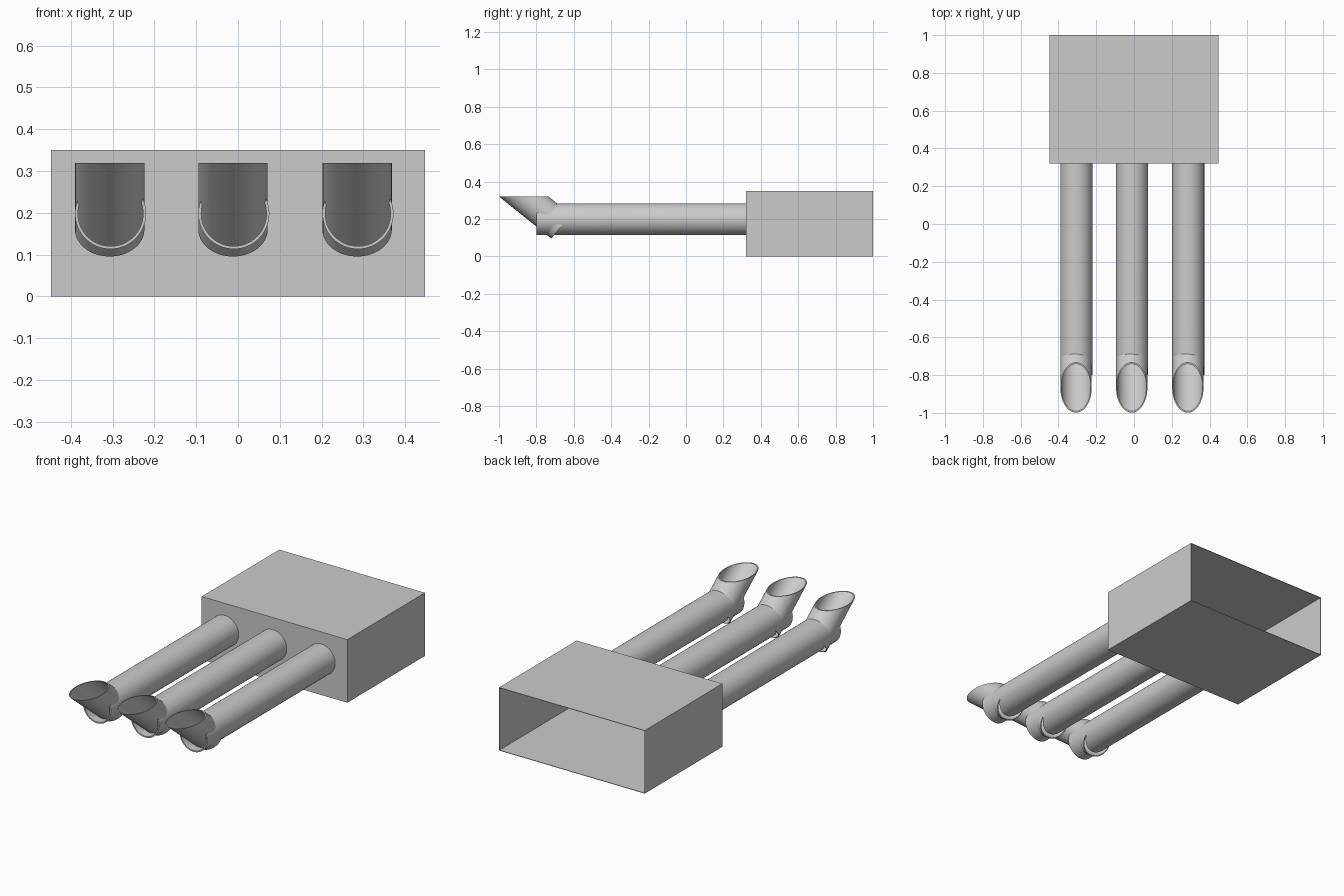
import bpy, bmesh, math
from mathutils import Vector

if "Cube" in bpy.data.objects:
    bpy.data.objects.remove(bpy.data.objects["Cube"])

SIDES = 64


def finish(bm, name):
    bmesh.ops.recalc_face_normals(bm, faces=bm.faces)
    mesh = bpy.data.meshes.new(name)
    bm.to_mesh(mesh)
    bm.free()
    ob = bpy.data.objects.new(name, mesh)
    bpy.context.collection.objects.link(ob)
    return ob


def activate(ob):
    bpy.ops.object.select_all(action='DESELECT')
    ob.select_set(True)
    bpy.context.view_layer.objects.active = ob


def smooth(ob):
    activate(ob)
    bpy.ops.object.shade_smooth_by_angle(angle=math.radians(35))


def tube(name, start, axis, radius, length=None, top=None, inner=0):
    """Pipe along axis, ending after a length or at a level cut; solid if inner is 0."""
    bm = bmesh.new()
    start, axis = Vector(start), Vector(axis).normalized()
    side = Vector((1, 0, 0))
    up = side.cross(axis).normalized()

    def rings(r):
        low, high = [], []
        for i in range(SIDES):
            a = 2 * math.pi * i / SIDES
            p = start + side * r * math.cos(a) + up * r * math.sin(a)
            run = length if top is None else (top - p.z) / axis.z
            low.append(bm.verts.new(p))
            high.append(bm.verts.new(p + axis * run))
        return low, high

    def bridge(a, b):
        for i in range(SIDES):
            j = (i + 1) % SIDES
            bm.faces.new((a[i], a[j], b[j], b[i]))

    low, high = rings(radius)
    bridge(low, high)
    if inner:
        low_in, high_in = rings(inner)
        bridge(low_in, high_in)
        bridge(low, low_in)
        bridge(high, high_in)
    else:
        bm.faces.new(low)
        bm.faces.new(high)
    return finish(bm, name)


# Housing: thin-walled box, open at the back
bm = bmesh.new()
bmesh.ops.create_cube(bm, size=1)
for v in bm.verts:
    v.co = (v.co.x * 0.894, 0.66 + v.co.y * 0.68, 0.175 + v.co.z * 0.35)
back = max(bm.faces, key=lambda f: f.calc_center_median().y)
bmesh.ops.delete(bm, geom=[back], context='FACES_ONLY')
housing = finish(bm, "housing")
# the wall grows inward from the outer faces
for poly in housing.data.polygons:
    outward = poly.center - Vector((0, 0.66, 0.175))
    if poly.normal.dot(outward) < 0:
        poly.flip()
wall = housing.modifiers.new("wall", 'SOLIDIFY')
wall.thickness = 0.004
wall.offset = -1
activate(housing)
bpy.ops.object.modifier_apply(modifier="wall")

# Three exhaust pipes, each with an upturned tip cut level
TILT = (0, -0.78, 0.626)
for label, x in (("left", -0.305), ("middle", -0.01), ("right", 0.287)):
    pipe = tube(label + "_pipe", (x, 0.323, 0.198), (0, -1, 0), 0.085,
                length=1.123, inner=0.078)
    tip_start = (x - 0.002, -0.668, 0.16)
    tip = tube(label + "_tip", tip_start, TILT, 0.083, top=0.319, inner=0.078)

    # clear the pipe end out of the tip's bore
    cutter = tube("bore_cutter", tip_start, TILT, 0.0805, length=0.6)
    cutter.hide_render = True
    cut = pipe.modifiers.new("bore", 'BOOLEAN')
    cut.operation = 'DIFFERENCE'
    cut.solver = 'EXACT'
    cut.object = cutter
    activate(pipe)
    bpy.ops.object.modifier_apply(modifier="bore")
    bpy.data.objects.remove(cutter)

    smooth(pipe)
    smooth(tip)
